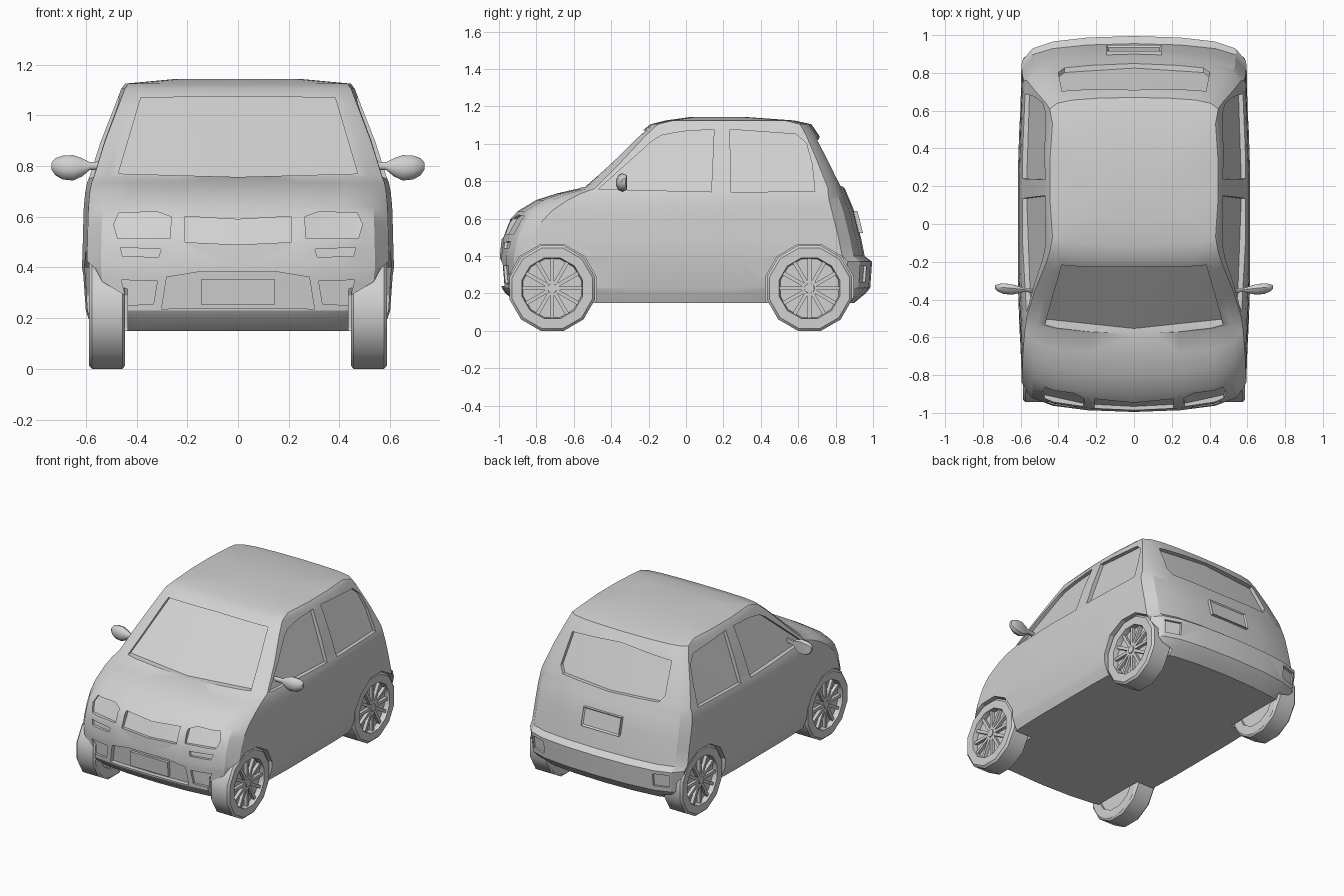
import bpy, bmesh, math
from mathutils import Vector, Matrix
from mathutils.bvhtree import BVHTree

if "Cube" in bpy.data.objects:
    bpy.data.objects.remove(bpy.data.objects["Cube"])

TONE = (0.64, 0.64, 0.64, 1)
grey = bpy.data.materials.new("plain_grey")
grey.use_nodes = True
grey.diffuse_color = TONE
grey.node_tree.nodes["Principled BSDF"].inputs["Base Color"].default_value = TONE


def finish(name, bm, smooth=None):
    bmesh.ops.recalc_face_normals(bm, faces=bm.faces)
    if bm.calc_volume(signed=True) < 0:
        bmesh.ops.reverse_faces(bm, faces=bm.faces)
    mesh = bpy.data.meshes.new(name)
    bm.to_mesh(mesh)
    bm.free()
    mesh.materials.append(grey)
    obj = bpy.data.objects.new(name, mesh)
    bpy.context.collection.objects.link(obj)
    if smooth:
        shade(obj, smooth)
    return obj


def shade(obj, angle):
    bpy.ops.object.select_all(action="DESELECT")
    obj.select_set(True)
    bpy.context.view_layer.objects.active = obj
    bpy.ops.object.shade_smooth_by_angle(angle=math.radians(angle))


def loft(bm, rings, closed=False):
    rows = [[bm.verts.new(p) for p in ring] for ring in rings]
    for a, b in list(zip(rows, rows[1:])) + ([(rows[-1], rows[0])] if closed else []):
        for i in range(len(a)):
            j = (i + 1) % len(a)
            bm.faces.new((a[i], a[j], b[j], b[i]))
    if not closed:
        bm.faces.new(rows[0])
        bm.faces.new(rows[-1])


def mirrored(points):
    return [(-a, b) for a, b in points]


# Body shell: plan outlines stacked by height
CORNER = [(0, 0), (0.4, 0.06), (0.7, 0.22), (0.88, 0.5), (0.97, 1)]


def outline(z, front, rear, w, cf, cr):
    half = [(w * a, front + cf * b) for a, b in CORNER]
    half += [(w, front + (rear - front) * t) for t in (0.35, 0.65)]
    half += [(w * a, rear - cr * b) for a, b in reversed(CORNER)]
    return [(x, y, z) for x, y in half + mirrored(half[-2:0:-1])]


# height, front, rear, half width, front corner, rear corner
LEVELS = [
    (0.15, -0.90, 0.90, 0.57, 0.12, 0.12), (0.20, -0.965, 0.96, 0.59, 0.14, 0.13),
    (0.23, -0.985, 0.985, 0.60, 0.14, 0.13), (0.37, -0.995, 0.995, 0.61, 0.15, 0.13),
    (0.40, -0.995, 0.955, 0.615, 0.15, 0.12), (0.50, -0.985, 0.935, 0.612, 0.17, 0.12),
    (0.58, -0.955, 0.915, 0.61, 0.18, 0.12), (0.64, -0.90, 0.90, 0.608, 0.18, 0.12),
    (0.70, -0.80, 0.875, 0.602, 0.17, 0.11), (0.735, -0.69, 0.86, 0.595, 0.13, 0.10),
    (0.76, -0.58, 0.85, 0.585, 0.09, 0.09), (0.90, -0.42, 0.785, 0.54, 0.07, 0.08),
    (1.04, -0.27, 0.715, 0.485, 0.05, 0.07), (1.105, -0.19, 0.67, 0.46, 0.04, 0.06),
    (1.125, -0.11, 0.58, 0.445, 0.04, 0.05), (1.143, 0.02, 0.33, 0.25, 0.03, 0.03),
]
bm = bmesh.new()
loft(bm, [outline(*level) for level in LEVELS])
bmesh.ops.triangulate(bm, faces=bm.faces)
bmesh.ops.recalc_face_normals(bm, faces=bm.faces)
surface = BVHTree.FromBMesh(bm)
body = finish("body", bm)

AXES = {
    "front": (Vector((0, 1, 0)), lambda a, b: Vector((a, -2, b))),
    "rear": (Vector((0, -1, 0)), lambda a, b: Vector((a, 2, b))),
    "left": (Vector((-1, 0, 0)), lambda a, b: Vector((2, a, b))),
    "right": (Vector((1, 0, 0)), lambda a, b: Vector((-2, a, b))),
}


def panel(side, points, low, high):
    """Prism that follows the body surface, from offset low to offset high."""
    ray, place = AXES[side]
    inner, outer = [], []
    for a, b in points:
        hit, normal, _, _ = surface.ray_cast(place(a, b), ray)
        inner.append(hit + normal * low)
        outer.append(hit + normal * low - ray * (high - low))
    bm = bmesh.new()
    loft(bm, [inner, outer])
    return bm


def carve(bm):
    """Subtract a prism from the body, keeping only a sound result."""
    bmesh.ops.triangulate(bm, faces=bm.faces)
    cutter = finish("recess_cutter", bm)
    cutter.hide_render = True
    mod = body.modifiers.new("recess", "BOOLEAN")
    mod.operation, mod.object = "DIFFERENCE", cutter
    for solver in ("EXACT", "MANIFOLD", "FLOAT"):
        mod.solver = solver
        bpy.context.view_layer.update()
        graph = bpy.context.evaluated_depsgraph_get()
        result = bpy.data.meshes.new_from_object(body.evaluated_get(graph))
        if len(result.vertices) > len(body.data.vertices) * 0.8:
            body.data = result
            break
    body.modifiers.remove(mod)
    bpy.data.objects.remove(cutter)


def symmetric(points):
    return points + mirrored([p for p in reversed(points) if p[0] != 0])


def box(x0, x1, z0, z1):
    return [(x0, z0), (x1, z0), (x1, z1), (x0, z1)]


def disc(x, y, z, radius, sides, turn=0.5):
    return [(x, y + radius * math.cos(math.tau * (i + turn) / sides),
             z + radius * math.sin(math.tau * (i + turn) / sides)) for i in range(sides)]


# Windscreen, rear window, grille and lower intake recesses
carve(panel("front", symmetric([(0, 0.772), (0.475, 0.785), (0.385, 1.085), (0, 1.09)]), -0.02, 0.2))
carve(panel("rear", symmetric([(0, 0.77), (0.37, 0.785), (0.405, 0.83), (0.385, 1.03), (0, 1.06)]), -0.022, 0.2))
carve(panel("front", symmetric([(0, 0.492), (0.21, 0.507), (0.21, 0.615), (0, 0.603)]), -0.02, 0.2))
carve(panel("front", symmetric([(0, 0.223), (0.305, 0.235), (0.285, 0.36), (0.16, 0.382), (0, 0.385)]), -0.03, 0.2))

# Lamp recesses on both sides
LAMPS = [
    [(0.27, 0.52), (0.48, 0.52), (0.495, 0.58), (0.475, 0.625), (0.32, 0.63), (0.265, 0.61)],
    [(0.315, 0.443), (0.46, 0.446), (0.47, 0.482), (0.305, 0.474)],
    [(0.335, 0.255), (0.44, 0.25), (0.465, 0.35), (0.32, 0.345)],
]
for lamp in LAMPS:
    carve(panel("front", lamp, -0.015, 0.2))
    carve(panel("front", mirrored(lamp), -0.015, 0.2))
TAIL_LAMP = box(0.42, 0.53, 0.26, 0.345)
for points in (TAIL_LAMP, mirrored(TAIL_LAMP)):
    carve(panel("rear", points, -0.015, 0.2))

# Side windows
FRONT_WINDOW = [(-0.47, 0.765), (0.135, 0.752), (0.15, 1.085), (-0.02, 1.075), (-0.13, 1.055), (-0.18, 1.025)]
REAR_WINDOW = [(0.24, 0.752), (0.69, 0.752), (0.675, 0.9), (0.645, 1.01), (0.59, 1.06), (0.235, 1.085)]
for side in ("left", "right"):
    for points in (FRONT_WINDOW, REAR_WINDOW):
        carve(panel(side, points, -0.022, 0.15))

# Wheel arches
WHEELS = [("front", -0.715), ("rear", 0.66)]
for s in (-1, 1):
    for _, y in WHEELS:
        bm = bmesh.new()
        loft(bm, [disc(s * x, y, 0.226, 0.244, 12) for x in (0.435, 0.8)])
        carve(bm)
shade(body, 28)

# Number plate blanks
finish("front_plate", panel("front", box(-0.145, 0.145, 0.25, 0.352), -0.04, -0.01))
bm = panel("rear", box(-0.145, 0.145, 0.525, 0.645), -0.01, 0.022)
face = max(bm.faces, key=lambda f: f.calc_center_median().y)
bmesh.ops.recalc_face_normals(bm, faces=bm.faces)
bmesh.ops.inset_region(bm, faces=[face], thickness=0.012)
bmesh.ops.translate(bm, verts=face.verts, vec=(0, -0.01, 0))
finish("rear_plate", bm)

# Wheels: faceted tyre, recessed rim, twelve spokes and a hub
TYRE = [(0.445, 0.165), (0.445, 0.222), (0.455, 0.236), (0.575, 0.236), (0.588, 0.222), (0.588, 0.168), (0.55, 0.16)]
for s, side in ((1, "left"), (-1, "right")):
    for end, y in WHEELS:
        z = 0.228
        bm = bmesh.new()
        loft(bm, [disc(s * x, y, z, r, 12) for x, r in TYRE], closed=True)
        finish(f"{end}_{side}_tyre", bm, 35)

        bm = bmesh.new()
        loft(bm, [disc(s * x, y, z, r, 12) for x, r in ((0.46, 0.165), (0.555, 0.165))])
        loft(bm, [disc(s * x, y, z, r, 12) for x, r in ((0.55, 0.03), (0.582, 0.026))])
        for k in range(12):
            spoke = bmesh.ops.create_cube(bm, size=1)["verts"]
            place = (Matrix.Translation((s * 0.562, y, z)) @ Matrix.Rotation(math.tau * k / 12, 4, "X")
                     @ Matrix.Translation((0, 0.092, 0)) @ Matrix.Diagonal((0.028, 0.14, 0.02, 1)))
            bmesh.ops.transform(bm, matrix=place, verts=spoke)
        finish(f"{end}_{side}_rim", bm)

# Door mirrors: stalk swelling into a flat-backed pod
POD = [(0.53, 0.016, 0.012, 0.802), (0.585, 0.016, 0.014, 0.80), (0.615, 0.036, 0.026, 0.795),
       (0.65, 0.05, 0.036, 0.793), (0.69, 0.047, 0.036, 0.794), (0.72, 0.034, 0.026, 0.797), (0.735, 0.014, 0.012, 0.80)]
for s, side in ((1, "left"), (-1, "right")):
    bm = bmesh.new()
    rings = []
    for x, h, d, z in POD:
        ring = [(math.cos(math.tau * (i + 0.5) / 10), math.sin(math.tau * (i + 0.5) / 10)) for i in range(10)]
        rings.append([(s * x, -0.345 - 0.1 * (0.6 - x) + d * min(a, 0.6), z + h * b) for a, b in ring])
    loft(bm, rings)
    finish(f"{side}_mirror", bm, 40)
